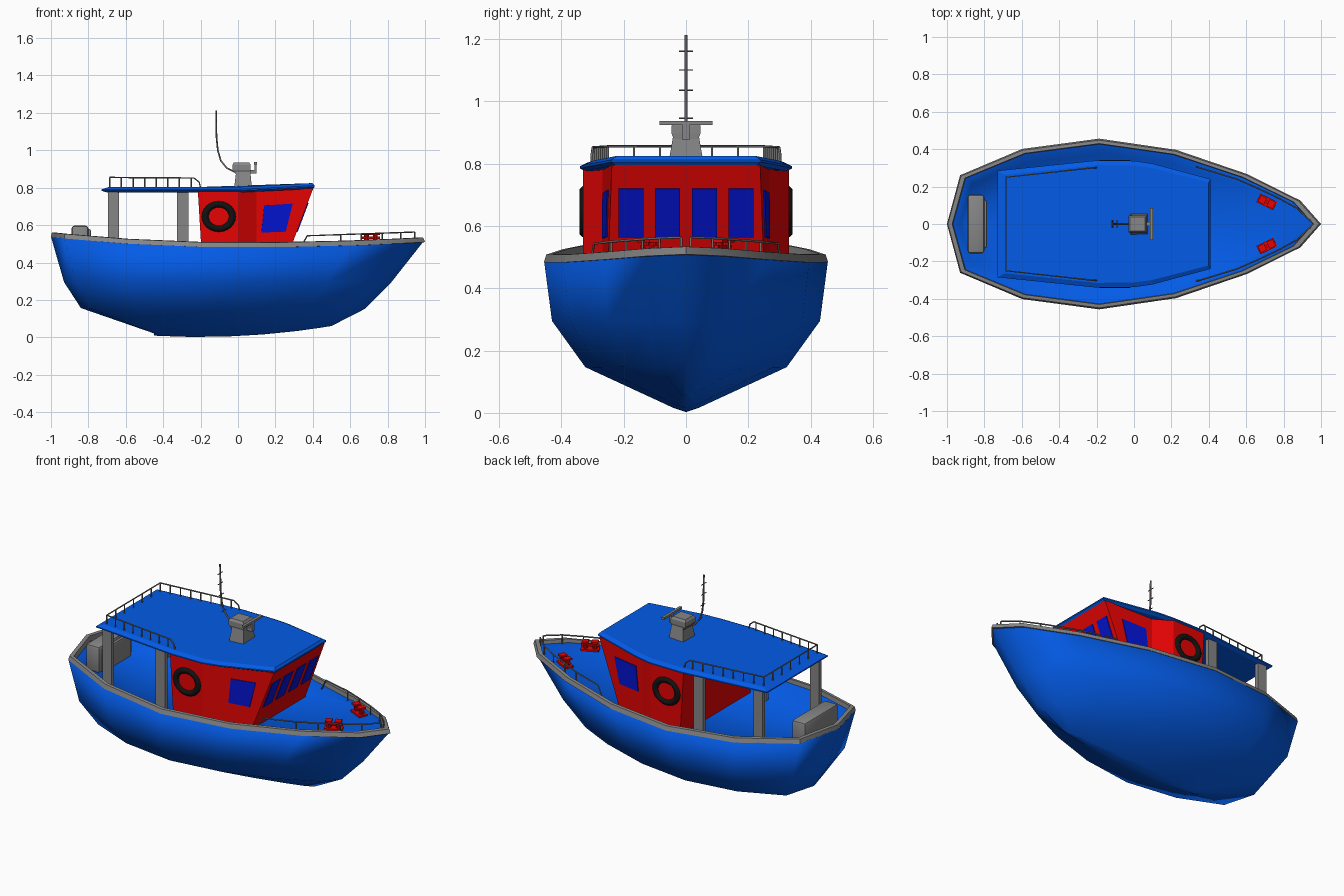
import bpy, bmesh, math
from mathutils import Vector, Matrix

if "Cube" in bpy.data.objects:
    bpy.data.objects.remove(bpy.data.objects["Cube"])


def material(name, r, g, b):
    m = bpy.data.materials.new(name)
    m.use_nodes = True
    m.diffuse_color = (r, g, b, 1)
    m.node_tree.nodes["Principled BSDF"].inputs["Base Color"].default_value = (r, g, b, 1)
    return m


BLUE = material("hull blue", .001, .105, .8)
RED = material("cabin red", .8, .001, .001)
GLASS = material("window blue", .001, .007, .65)
GREY = material("fitting grey", .24, .24, .24)
DARK = material("rail grey", .17, .17, .17)
BLACK = material("rubber black", .006, .006, .006)


def select(ob):
    bpy.ops.object.select_all(action='DESELECT')
    ob.select_set(True)
    bpy.context.view_layer.objects.active = ob


def finish(name, bm, mat, smooth=None):
    bmesh.ops.remove_doubles(bm, verts=bm.verts, dist=.0005)
    bmesh.ops.recalc_face_normals(bm, faces=bm.faces)
    me = bpy.data.meshes.new(name)
    bm.to_mesh(me)
    bm.free()
    ob = bpy.data.objects.new(name, me)
    bpy.context.collection.objects.link(ob)
    me.materials.append(mat)
    if smooth:
        select(ob)
        bpy.ops.object.shade_smooth_by_angle(angle=math.radians(smooth))
    return ob


def loft(name, rings, mat, smooth=None, caps=True, loop=False):
    """Skin closed rings of equal length."""
    bm = bmesh.new()
    rows = [[bm.verts.new(p) for p in r] for r in rings]
    n = len(rows[0])
    for a, b in zip(rows, rows[1:] + (rows[:1] if loop else [])):
        for i in range(n):
            j = (i + 1) % n
            bm.faces.new((a[i], a[j], b[j], b[i]))
    if caps:
        bm.faces.new(rows[0])
        bm.faces.new(rows[-1])
    return finish(name, bm, mat, smooth)


def tubes(name, paths, radius, mat):
    cu = bpy.data.curves.new(name, 'CURVE')
    cu.dimensions = '3D'
    cu.bevel_depth = radius
    cu.bevel_resolution = 1
    cu.use_fill_caps = True
    for path in paths:
        sp = cu.splines.new('POLY')
        sp.points.add(len(path) - 1)
        for p, co in zip(sp.points, path):
            p.co = (*co, 1)
    ob = bpy.data.objects.new(name, cu)
    bpy.context.collection.objects.link(ob)
    cu.materials.append(mat)
    select(ob)
    bpy.ops.object.convert(target='MESH')


def box(name, lo, hi, mat, bevel=0):
    bm = bmesh.new()
    lo, hi = Vector(lo), Vector(hi)
    bmesh.ops.create_cube(bm, size=1, matrix=Matrix.Translation((lo + hi) / 2) @ Matrix.Diagonal((*(hi - lo), 1)))
    if bevel:
        bmesh.ops.bevel(bm, geom=bm.edges[:], offset=bevel, segments=2, affect='EDGES', profile=.5)
    finish(name, bm, mat, 40 if bevel else None)


def mirrored(half):
    """Half outline on +y to a full loop; points on the centreline stay single."""
    return half + [(x, -y) for x, y in reversed(half) if y > 0]


def clamp(t):
    return min(max(t, 0), 1)


# Hull and deck: one plan outline, squeezed level by level
plan = mirrored([(.99, 0), (.88, .125), (.6, .265), (.22, .395), (-.19, .455),
                 (-.6, .4), (-.93, .26), (-1, 0)])


def sheer(x):
    return .503 + (.055 if x < 0 else .028) * x * x


def deck_height(x):
    return .41 + .1 * clamp((x - .15) / .5) + .04 * clamp((-x - .5) / .3)


def keel(x):
    return .002 + .12 * (x + .2) ** 2


def level(x0, x1, sy, height):
    pts = [(x0 + (x + 1) / 1.99 * (x1 - x0), y * sy) for x, y in plan]
    return [(x, y, height(x)) for x, y in pts]


loft("hull", [
    level(-.45, .5, 0, keel),
    level(-.45, .5, .09, lambda x: keel(x) + .012 * clamp((.5 - x) * 4)),
    level(-.84, .68, .71, lambda x: .146 + .015 * x * x),
    level(-.93, .82, .945, lambda x: .295),
    level(-1, .99, 1, lambda x: sheer(x) - .02),
    level(-.975, .965, .945, lambda x: sheer(x) - .015),
    level(-.93, .91, .82, deck_height),
    level(-.93, .91, 0, deck_height)], BLUE, smooth=95, caps=False)

# Gunwale with a sloping outer edge
loft("gunwale", [
    level(-1, 1, 1.003, lambda x: sheer(x) - .022),
    level(-.995, .99, .985, lambda x: sheer(x) + .003),
    level(-.972, .96, .945, lambda x: sheer(x) + .005),
    level(-.968, .955, .937, lambda x: sheer(x) - .025)], GREY, smooth=50, caps=False, loop=True)

# Cabin: straight sides, a short shoulder, then long panels up to the raked front
SHOULDER = (.1, .268)


def front_x(z):
    return .4 - (.79 - z) * .38


def panel_y(x):
    return SHOULDER[1] - (x - SHOULDER[0]) * .1


def cabin_ring(z):
    fx = front_x(z)
    return [(x, y, z) for x, y in mirrored(
        [(fx, panel_y(fx)), SHOULDER, (0, .33), (-.215 + (.79 - z) * .06, .33)])]


loft("cabin", [cabin_ring(.4), cabin_ring(.795)], RED)


def window(name, corners):
    bm = bmesh.new()
    bm.faces.new([bm.verts.new(c) for c in corners])
    mod = finish(name, bm, GLASS).modifiers.new("thickness", 'SOLIDIFY')
    mod.thickness = .009
    mod.offset = 0


for i, y in enumerate((-.177, -.06, .06, .177)):
    window(f"front_window_{i + 1}", [(front_x(z), y + s * .04, z)
                                     for z, s in ((.565, -1), (.565, 1), (.72, 1), (.72, -1))])

# Roof with a bevelled edge
roof = mirrored([(.41, .24), (.1, .323), (0, .338), (-.2, .34), (-.73, .285)])


def roof_ring(inset, dz):
    ring = []
    for x, y in roof:
        z = .788 + max(x, 0) * .05
        ring.append((x + (.16 - x) / .57 * inset if x > .3 or x < -.5 else x,
                     y * (1 - inset * 3), z + dz))
    return ring


loft("roof", [roof_ring(.02, -.014), roof_ring(0, -.004), roof_ring(0, .003), roof_ring(.025, .016)], BLUE)

# Side windows, roof posts, life rings, bow rails and bollards on both sides
bow_rails = []
for side, word in ((1, "left"), (-1, "right")):
    window(f"{word}_window", [(x, side * panel_y(x), z)
                              for x, z in ((.125, .56), (.255, .565), (.292, .715), (.14, .705))])

    for x, y, end in ((-.665, .265, "rear"), (-.295, .295, "middle")):
        box(f"{word}_{end}_post", (x - .03, side * y - .012, .4), (x + .03, side * y + .012, .785), GREY)

    bpy.ops.mesh.primitive_torus_add(major_radius=.073, minor_radius=.022, major_segments=24,
                                     minor_segments=10, location=(-.103, side * .316, .646),
                                     rotation=(math.pi / 2, 0, 0))
    ring = bpy.context.object
    ring.name = f"{word}_life_ring"
    ring.scale = (1, .9, 1.25)
    ring.data.materials.append(BLACK)
    bpy.ops.object.shade_smooth_by_angle(angle=math.radians(60))

    top = [(x, side * y, .543 + (x - .37) * .035)
           for x, y in ((.37, .295), (.55, .24), (.66, .192), (.77, .14), (.87, .085), (.945, .015))]
    bow_rails.append([(.335, side * .305, .48)] + top)
    bow_rails += [[(x, y, z), (x, y, z - .06)] for x, y, z in top[1:]]

    bm = bmesh.new()
    turn = Matrix.Translation((.71, side * .118, .505)) @ Matrix.Rotation(-side * .45, 4, 'Z')
    parts = [((0, 0, .004), (.1, .05, .01)), ((0, 0, .028), (.1, .014, .012))]
    for s in (-1, 1):
        parts.append(((s * .026, 0, .046), (.036, .04, .01)))
        bmesh.ops.create_cone(bm, segments=10, radius1=.013, radius2=.013, depth=.05, cap_ends=True,
                              matrix=turn @ Matrix.Translation((s * .026, 0, .025)))
    for loc, size in parts:
        bmesh.ops.create_cube(bm, size=1, matrix=turn @ Matrix.Translation(loc) @ Matrix.Diagonal((*size, 1)))
    finish(f"{word}_bollard", bm, RED)
tubes("bow_rails", bow_rails, .004, DARK)

# Roof rail around the aft end
half = [(-.2, .302, .8), (-.208, .302, .83), (-.235, .299, .852), (-.685, .25, .855)]
paths = [half + [(x, -y, z) for x, y, z in reversed(half)]]
for k in range(8):
    x, y = -.685 + k * .062, .25 + k * .0067
    paths += [[(x, s * y, .79), (x, s * y, .854)] for s in (-1, 1)]
paths += [[(-.685, -.25 + k / 12, .79), (-.685, -.25 + k / 12, .854)] for k in range(1, 6)]
tubes("roof_rail", paths, .004, DARK)


# Radar housing and scanner
def rectangle(x0, x1, y, z):
    return [(x0, -y, z), (x1, -y, z), (x1, y, z), (x0, y, z)]


loft("radar_pedestal", [rectangle(-.02, .075, .057, .795), rectangle(-.018, .072, .053, .82),
                        rectangle(-.01, .066, .042, .885)], GREY)
loft("radar_head", [rectangle(-.01, .066, .036, .87), rectangle(-.03, .068, .046, .895),
                    rectangle(-.03, .068, .046, .922), rectangle(-.022, .06, .038, .935)], GREY)
box("scanner_arm", (.06, -.012, .875), (.1, .012, .895), GREY)
box("scanner_support", (.088, -.012, .875), (.1, .012, .93), GREY)
box("scanner_bar", (.085, -.085, .924), (.101, .085, .937), GREY)

# Aerial with cross pieces
tubes("aerial", [[(-.02, 0, .885), (-.06, 0, .905), (-.092, 0, .945), (-.108, 0, 1),
                  (-.115, 0, 1.07), (-.117, 0, 1.213)]], .005, DARK)
tubes("aerial_cross_pieces", [[(x, -.022, z), (x, .022, z)] for x, z in
                              ((-.092, .945), (-.111, 1.035), (-.116, 1.1), (-.117, 1.16))], .0025, DARK)

# Stern locker
box("stern_locker", (-.89, -.157, .44), (-.8, .157, .597), GREY, bevel=.015)
box("locker_front", (-.82, -.13, .44), (-.786, .13, .58), GREY, bevel=.012)
